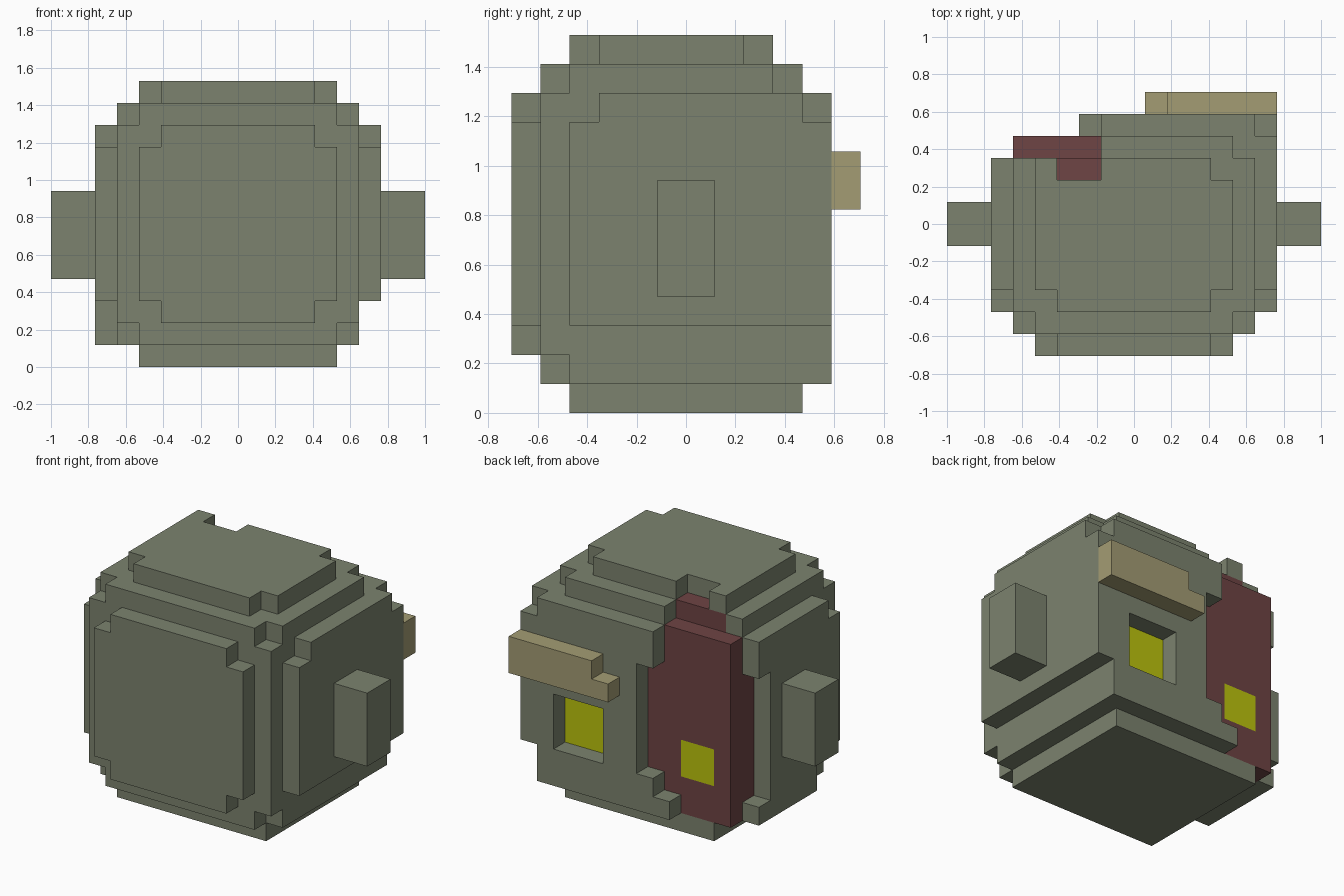
import bpy, bmesh
from mathutils import Vector

if "Cube" in bpy.data.objects:
    bpy.data.objects.remove(bpy.data.objects["Cube"])

U = 2 / 17          # edge of one block
cells = {}          # block position -> part name


def fill(part, x0, x1, y0, y1, z0, z1):
    """Fill a range of blocks with a part, or clear it when part is None."""
    for i in range(round(x0 + 8.5), round(x1 + 8.5)):
        for j in range(y0, y1):
            for k in range(z0, z1):
                if part:
                    cells[i, j, k] = part
                else:
                    cells.pop((i, j, k), None)


def material(name, rgb):
    m = bpy.data.materials.new(name)
    m.diffuse_color = (*rgb, 1)
    m.use_nodes = True
    m.node_tree.nodes["Principled BSDF"].inputs["Base Color"].default_value = m.diffuse_color
    return m


# Main skull, stacked from the neck to the crown
fill("skull", -4.5, 4.5, -4, 4, 0, 1)
fill("skull", -5.5, 5.5, -5, 4, 1, 11)
fill("skull", -5.5, 5.5, -5, 4, 11, 12)
fill("skull", -4.5, 4.5, -4, 3, 12, 13)
fill("skull", -4.5, 4.5, -6, -5, 2, 11)      # raised front plate
fill("skull", 5.5, 6.5, -4, 5, 3, 11)        # right side plate
fill("skull", -6.5, -5.5, -4, 2, 3, 11)      # left side plate
fill("skull", -6.5, -5.5, -2, 2, 1, 3)
fill("skull", -6.5, -5.5, 2, 3, 9, 11)
fill("skull", -6.5, -5.5, 2, 3, 1, 2)

# Rear layer with a ragged left edge
fill("skull", -0.5, 5.5, 4, 5, 1, 11)
fill("skull", -1.5, -0.5, 4, 5, 9, 11)
fill("skull", -1.5, -0.5, 4, 5, 1, 3)
fill("skull", -2.5, -1.5, 4, 5, 1, 2)

# Notched corners, same on both sides
for s in (-1, 1):
    def notch(a, b, *r):
        fill(None, min(s * a, s * b), max(s * a, s * b), *r)
    notch(3.5, 4.5, -6, -5, 2, 3)
    notch(3.5, 4.5, -6, -5, 10, 11)
    notch(4.5, 5.5, -5, -4, 1, 2)
    notch(4.5, 5.5, -5, -4, 11, 12)
    notch(5.5, 6.5, -4, -3, 10, 11)
    notch(3.5, 4.5, -4, -3, 12, 13)

# Notches at the rear right
fill(None, 5.5, 6.5, 4, 5, 10, 11)
fill(None, 4.5, 5.5, 3, 4, 11, 12)
fill(None, 3.5, 4.5, 2, 3, 12, 13)

# Exposed flesh at the rear left
fill(None, -5.5, -1.5, 3, 4, 11, 12)
fill(None, -3.5, -1.5, 2, 3, 12, 13)
fill("exposed_flesh", -5.5, -0.5, 2, 4, 1, 9)
fill("exposed_flesh", -5.5, -1.5, 2, 4, 9, 11)
fill("exposed_flesh", -4.5, -1.5, 2, 3, 11, 12)

# Eyes: one sunken in a socket, one flush in the flesh
fill(None, 1.5, 4.5, 4, 5, 3, 6)
fill("sunken_eye", 1.5, 4.5, 3, 4, 3, 6)
fill("small_eye", -4.5, -2.5, 3, 4, 3, 5)

# Brow
fill("brow", 1.5, 6.5, 5, 6, 7, 9)
fill("brow", 0.5, 1.5, 5, 6, 7, 8)

# Ears
fill("right_ear", 6.5, 8.5, -1, 1, 4, 8)
fill("left_ear", -8.5, -6.5, -1, 1, 4, 8)

green = material("grey_green", (0.20, 0.226, 0.158))
red = material("dark_red", (0.158, 0.058, 0.058))
tan = material("tan", (0.37, 0.335, 0.174))
yellow = material("yellow", (0.50, 0.55, 0.004))
colours = {"skull": green, "left_ear": green, "right_ear": green,
           "exposed_flesh": red, "brow": tan,
           "sunken_eye": yellow, "small_eye": yellow}


def outer_faces(cell):
    """Yield the corner loops of a block's sides that touch open air."""
    for axis in range(3):
        for side in (0, 1):
            near = list(cell)
            near[axis] += 2 * side - 1
            if tuple(near) in cells:
                continue
            loop = []
            for a, b in ((0, 0), (1, 0), (1, 1), (0, 1)):
                p = list(cell)
                p[axis] += side
                p[(axis + 1) % 3] += a
                p[(axis + 2) % 3] += b
                loop.append(tuple(p))
            yield loop if side else loop[::-1]


# One mesh per part, with flat regions merged
for part, colour in colours.items():
    bm = bmesh.new()
    verts = {}
    for cell in [c for c, name in cells.items() if name == part]:
        for loop in outer_faces(cell):
            for p in loop:
                if p not in verts:
                    verts[p] = bm.verts.new(
                        Vector((p[0] - 8.5, p[1], p[2])) * U)
            bm.faces.new([verts[p] for p in loop])
    bmesh.ops.dissolve_limit(bm, angle_limit=0.02, verts=bm.verts[:],
                             edges=bm.edges[:])
    mesh = bpy.data.meshes.new(part)
    bm.to_mesh(mesh)
    bm.free()
    mesh.materials.append(colour)
    bpy.context.collection.objects.link(bpy.data.objects.new(part, mesh))
